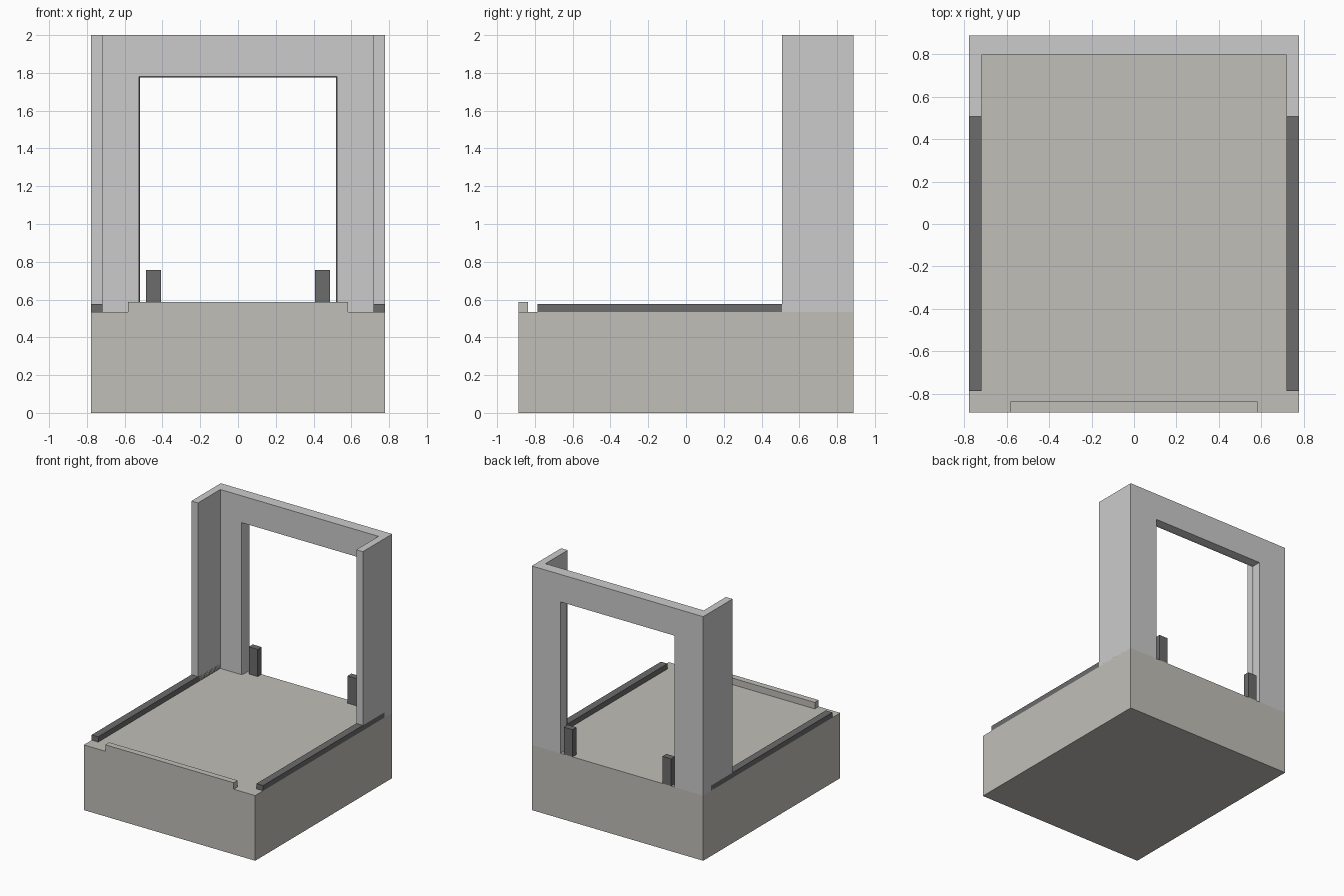
import bpy, bmesh

if "Cube" in bpy.data.objects:
    bpy.data.objects.remove(bpy.data.objects["Cube"])

HX, HY = 0.777, 0.887        # half footprint
DECK, TOP = 0.534, 2.0       # deck height, total height


def material(name, rgb):
    m = bpy.data.materials.new(name)
    m.diffuse_color = (*rgb, 1)
    m.use_nodes = True
    m.node_tree.nodes["Principled BSDF"].inputs["Base Color"].default_value = m.diffuse_color
    return m


stone = material("warm_grey", (0.53, 0.52, 0.48))
panel = material("light_grey", (0.60, 0.61, 0.62))
dark = material("dark_grey", (0.15, 0.15, 0.15))


def loft(name, layers, mat):
    """Closed solid through a list of matching 3D outlines."""
    bm = bmesh.new()
    rings = [[bm.verts.new(p) for p in layer] for layer in layers]
    for a, b in zip(rings, rings[1:]):
        for i in range(len(a)):
            j = (i + 1) % len(a)
            bm.faces.new((a[i], a[j], b[j], b[i]))
    bm.faces.new(rings[0])
    bm.faces.new(rings[-1])
    bmesh.ops.recalc_face_normals(bm, faces=bm.faces)
    me = bpy.data.meshes.new(name)
    bm.to_mesh(me)
    bm.free()
    me.materials.append(mat)
    ob = bpy.data.objects.new(name, me)
    bpy.context.collection.objects.link(ob)
    return ob


def box(name, x, y, z, mat):
    ring = [(x[0], y[0]), (x[1], y[0]), (x[1], y[1]), (x[0], y[1])]
    return loft(name, [[(px, py, h) for px, py in ring] for h in z], mat)


# Base block and low front lip
box("base", (-HX, HX), (-HY, HY), (0, DECK), stone)
box("front_lip", (-0.582, 0.582), (-HY, -0.836), (DECK, 0.587), stone)

# U-shaped wall around the back
xi, yi, yf = 0.717, 0.795, 0.507
plan = [(-HX, yf), (-xi, yf), (-xi, yi), (xi, yi), (xi, yf), (HX, yf), (HX, HY), (-HX, HY)]
wall = loft("back_wall", [[(x, y, z) for x, y in plan] for z in (DECK, TOP)], panel)

# Doorway cutter, slightly flared towards the inside
layers = []
for y, w, h in ((yi - 0.03, 0.532, 1.785), (yi + 0.03, 0.518, 1.775), (HY + 0.1, 0.518, 1.775)):
    layers.append([(-w, y, 0.3), (w, y, 0.3), (w, y, h), (-w, y, h)])
cutter = loft("doorway_cutter", layers, panel)
cutter.hide_render = True
cutter.hide_set(True)
cut = wall.modifiers.new("doorway", 'BOOLEAN')
cut.operation = 'DIFFERENCE'
cut.solver = 'EXACT'
cut.object = cutter

# Side rails and rear posts, one of each per side
for side, s in (("left", -1), ("right", 1)):
    box(side + "_rail", sorted((s * xi, s * HX)), (-0.785, 0.785), (DECK, 0.577), dark)
    box(side + "_post", sorted((s * 0.407, s * 0.487)), (0.836, HY), (DECK, 0.757), dark)
